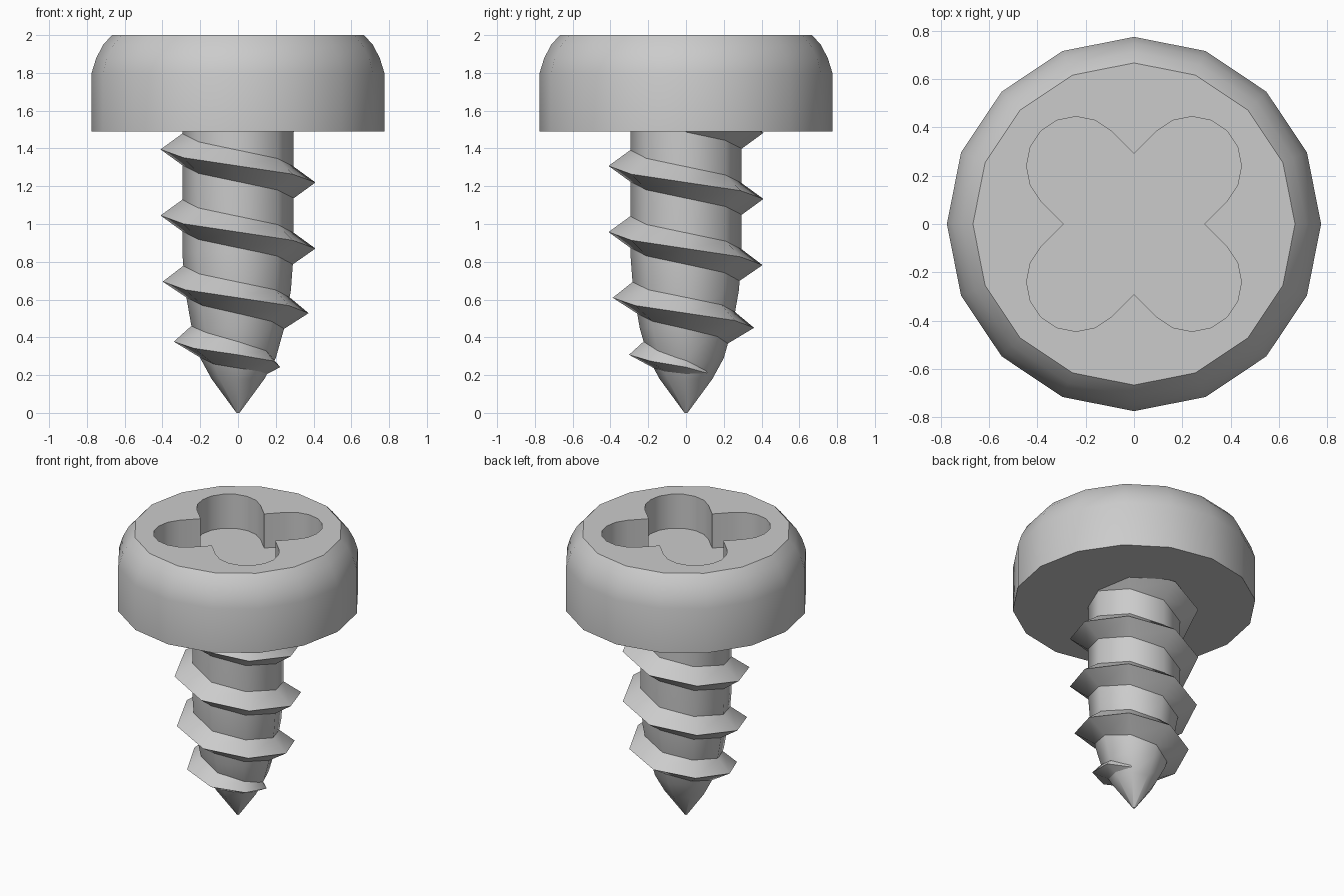
import bpy, bmesh
from math import radians, sin, cos, pi

cube = bpy.data.objects.get("Cube")
if cube:
    bpy.data.objects.remove(cube, do_unlink=True)

GREY = (0.6, 0.6, 0.6, 1)
steel = bpy.data.materials.new("steel_grey")
steel.use_nodes = True
steel.diffuse_color = GREY
steel.node_tree.nodes["Principled BSDF"].inputs["Base Color"].default_value = GREY


def finish(bm, name):
    """Turn a bmesh into a named steel object."""
    bmesh.ops.recalc_face_normals(bm, faces=bm.faces)
    mesh = bpy.data.meshes.new(name)
    bm.to_mesh(mesh)
    bm.free()
    obj = bpy.data.objects.new(name, mesh)
    bpy.context.collection.objects.link(obj)
    mesh.materials.append(steel)
    return obj


def select(obj):
    bpy.ops.object.select_all(action='DESELECT')
    obj.select_set(True)
    bpy.context.view_layer.objects.active = obj


def smooth(obj, degrees):
    select(obj)
    bpy.ops.object.shade_smooth_by_angle(angle=radians(degrees))


def ring(bm, radius, z, sides):
    return [bm.verts.new((radius * cos(2 * pi * i / sides),
                          radius * sin(2 * pi * i / sides), z)) for i in range(sides)]


def bridge(bm, a, b, closed=True):
    n = len(a)
    for i in range(n if closed else n - 1):
        j = (i + 1) % n
        bm.faces.new((a[i], a[j], b[j], b[i]))


def lathe(name, profile, sides):
    """Capped solid of revolution from (radius, z) points."""
    bm = bmesh.new()
    rings = [ring(bm, r, z, sides) for r, z in profile]
    for a, b in zip(rings, rings[1:]):
        bridge(bm, a, b)
    bm.faces.new(rings[0])
    bm.faces.new(rings[-1])
    return finish(bm, name)


# Head with a rounded shoulder
head = lathe("head", [(0.775, 1.49), (0.775, 1.8), (0.75, 1.88),
                      (0.713, 1.95), (0.667, 2.0)], 16)

# Four-lobed drive recess, cut into the head
LOBE_CENTRE, LOBE_RADIUS, NOTCH, ARC_STEPS = 0.24, 0.205, 0.29, 8
outline = []
for q in range(4):
    axis, diagonal = q * pi / 2, q * pi / 2 + pi / 4
    outline.append((NOTCH * cos(axis), NOTCH * sin(axis)))
    reach = LOBE_CENTRE * 2 ** 0.5
    for s in range(ARC_STEPS + 1):
        a = diagonal - pi / 2 + pi * s / ARC_STEPS
        outline.append((reach * cos(diagonal) + LOBE_RADIUS * cos(a),
                        reach * sin(diagonal) + LOBE_RADIUS * sin(a)))
bm = bmesh.new()
low, high = [[bm.verts.new((x, y, z)) for x, y in outline] for z in (1.76, 2.1)]
bridge(bm, low, high)
bm.faces.new(low)
bm.faces.new(high)
cutter = finish(bm, "recess_cutter")
cutter.hide_render = True
cut = head.modifiers.new("recess", 'BOOLEAN')
cut.operation = 'DIFFERENCE'
cut.solver = 'EXACT'
cut.object = cutter
select(head)
bpy.ops.object.modifier_apply(modifier=cut.name)
bpy.data.objects.remove(cutter, do_unlink=True)
smooth(head, 30)

# Tapered shaft with a pointed tip
SIDES = 8
SHAFT = [(0.008, 0), (0.14, 0.18), (0.2, 0.29), (0.245, 0.45),
         (0.28, 0.65), (0.295, 0.85), (0.295, 1.6)]
smooth(lathe("shaft", SHAFT, SIDES), 50)


def shaft_radius(z):
    for (r0, z0), (r1, z1) in zip(SHAFT, SHAFT[1:]):
        if z <= z1:
            return r0 + (r1 - r0) * (z - z0) / (z1 - z0)
    return SHAFT[-1][0]


# Helical thread: a triangular ridge that fades out near the tip
PITCH, HEIGHT, HALF_WIDTH, LAST = 0.35, 0.115, 0.085, 29
bm = bmesh.new()
sections = []
for k in range(-4, LAST + 1):
    angle = pi + 2 * pi * k / SIDES
    z = 1.395 - PITCH * k / SIDES + 0.0005 * max(0, k - 16) ** 2
    fade = min(1, ((LAST - k) / 4) ** 0.6)
    half = max(0.01, HALF_WIDTH * fade)
    points = [(shaft_radius(z - half) - 0.002, z - half),
              (shaft_radius(z) + HEIGHT * fade, z),
              (shaft_radius(z + half) - 0.002, z + half)]
    sections.append([bm.verts.new((r * cos(angle), r * sin(angle), h)) for r, h in points])
for a, b in zip(sections, sections[1:]):
    bridge(bm, a, b)
bm.faces.new(sections[0])
bm.faces.new(sections[-1])
smooth(finish(bm, "thread"), 50)
